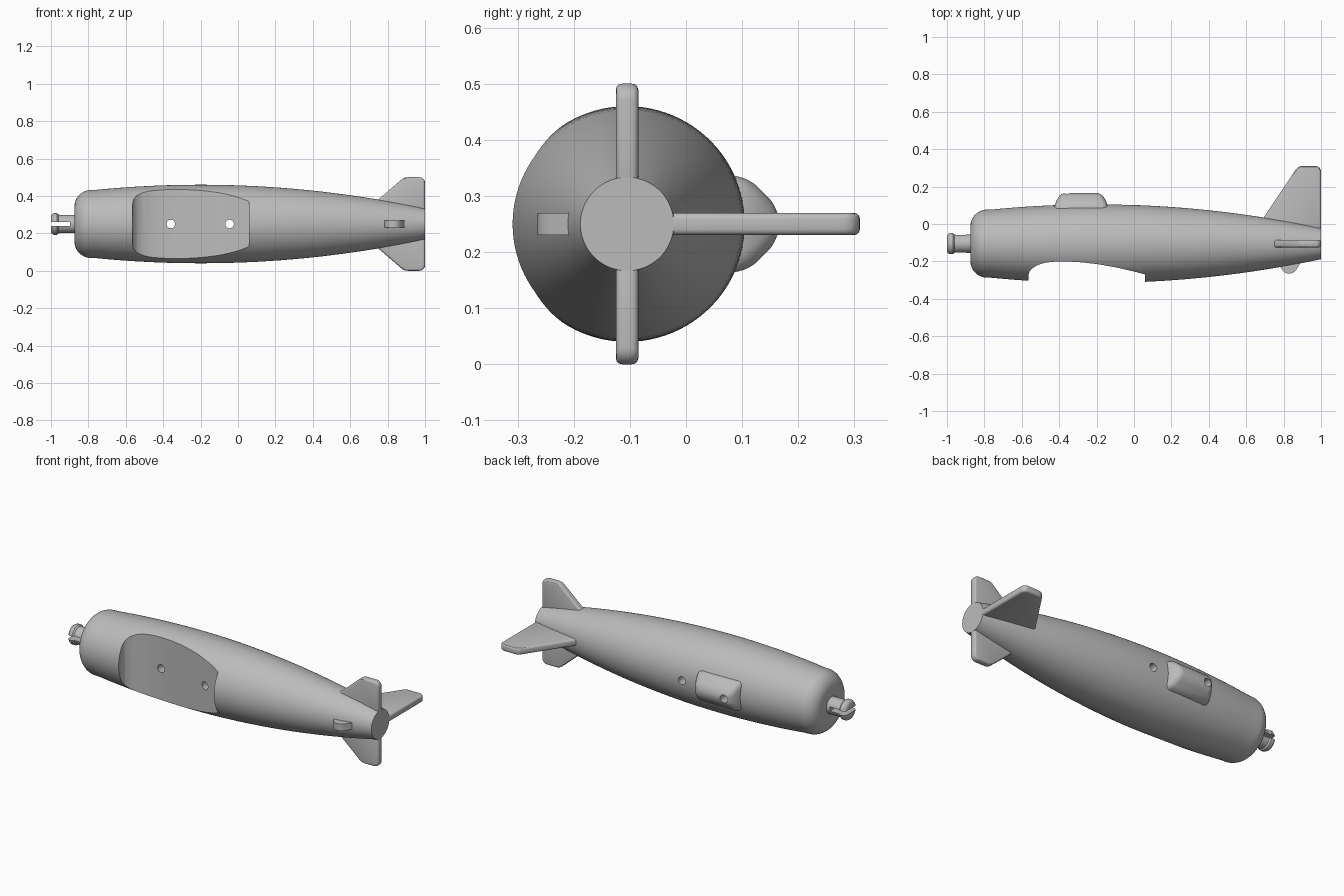
import bpy, bmesh, math
from mathutils import Matrix, Vector

if "Cube" in bpy.data.objects:
    bpy.data.objects.remove(bpy.data.objects["Cube"])

CY, CZ = -0.105, 0.25          # long axis of the body
grey = bpy.data.materials.new("light_grey")
grey.use_nodes = True
COLOUR = (0.5, 0.5, 0.5, 1)
grey.diffuse_color = COLOUR
grey.node_tree.nodes["Principled BSDF"].inputs["Base Color"].default_value = COLOUR


def finish(name, bm):
    bmesh.ops.remove_doubles(bm, verts=bm.verts, dist=1e-5)
    bmesh.ops.recalc_face_normals(bm, faces=bm.faces)
    me = bpy.data.meshes.new(name)
    bm.to_mesh(me)
    bm.free()
    me.materials.append(grey)
    ob = bpy.data.objects.new(name, me)
    bpy.context.collection.objects.link(ob)
    return ob


def lathe(name, profile, n=96):
    """Spin (x, radius) points about the body axis and cap both ends."""
    bm = bmesh.new()
    rings = [[bm.verts.new((x, CY + r * math.cos(k * math.tau / n),
                            CZ + r * math.sin(k * math.tau / n))) for k in range(n)]
             for x, r in profile]
    for a, b in zip(rings, rings[1:]):
        for k in range(n):
            bm.faces.new((a[k], a[k - 1], b[k - 1], b[k]))
    bm.faces.new(rings[0])
    bm.faces.new(rings[-1])
    return finish(name, bm)


def slab(name, outline, axis, centre, thick):
    """Extrude an outline along y or z; outline is (x, z) or (x, y)."""
    bm = bmesh.new()
    lo, hi = centre - thick / 2, centre + thick / 2
    place = (lambda u, v, d: (u, d, v)) if axis == "y" else (lambda u, v, d: (u, v, d))
    f = bm.faces.new([bm.verts.new(place(u, v, lo)) for u, v in outline])
    g = bmesh.ops.extrude_face_region(bm, geom=[f])
    off = Vector(place(0, 0, hi - lo))
    bmesh.ops.translate(bm, vec=off, verts=[v for v in g["geom"] if isinstance(v, bmesh.types.BMVert)])
    return finish(name, bm)


def bake(ob):
    """Turn the modifiers of an object into plain mesh."""
    dg = bpy.context.evaluated_depsgraph_get()
    ob.data = bpy.data.meshes.new_from_object(ob.evaluated_get(dg))
    ob.modifiers.clear()


def bevel(ob, width, segments=4):
    m = ob.modifiers.new("round", "BEVEL")
    m.width, m.segments, m.limit_method, m.angle_limit = width, segments, "ANGLE", math.radians(25)
    bake(ob)


def cut(ob, cutter):
    m = ob.modifiers.new("cut", "BOOLEAN")
    m.operation, m.solver, m.object = "DIFFERENCE", "EXACT", cutter
    bake(ob)


def arc(cx, cy, r, a0, a1, n=6):
    return [(cx + r * math.cos(math.radians(a0 + (a1 - a0) * i / n)),
             cy + r * math.sin(math.radians(a0 + (a1 - a0) * i / n))) for i in range(n + 1)]


# Fuselage: rounded nose, then a gentle parabolic taper to the tail
radius = lambda x: 0.21 - 0.088 * (x + 0.2) ** 2
profile = arc(-0.785, 0.092, 0.09, 180, 97, 10)
profile += [(x, radius(x)) for x in [-0.76 + 1.76 * i / 32 for i in range(33)]]
fuselage = lathe("fuselage", profile)

# Canopy: flared hump with sloping sides and rounded ends
bm = bmesh.new()
loops = []
for y, x0, x1, hz in ((0.03, -0.43, -0.14, 0.086), (0.108, -0.425, -0.14, 0.086),
                      (0.166, -0.39, -0.175, 0.028)):
    loops.append([bm.verts.new(p) for p in ((x0, y, CZ - hz), (x1, y, CZ - hz),
                                            (x1, y, CZ + hz), (x0, y, CZ + hz))])
for a, b in zip(loops, loops[1:]):
    for k in range(4):
        bm.faces.new((a[k - 1], a[k], b[k], b[k - 1]))
bm.faces.new(loops[0])
bm.faces.new(loops[-1])
canopy = finish("canopy", bm)
bevel(canopy, 0.026, 5)

# Wing seat: airfoil-shaped notch through the belly
notch = [(-0.565, -0.5), (-0.565, -0.275), (-0.558, -0.253), (-0.54, -0.234), (-0.51, -0.217),
         (-0.47, -0.206), (-0.42, -0.201), (-0.36, -0.2), (-0.28, -0.205), (-0.2, -0.214),
         (-0.1, -0.231), (0, -0.254), (0.06, -0.27), (0.06, -0.5)]
cutters = [slab("wing_notch_cutter", notch, "z", CZ, 0.8)]
cut(fuselage, cutters[0])

# Bolt holes straight through the body and canopy
for x in (-0.36, -0.045):
    hole = slab("bolt_hole_cutter", arc(x, CZ, 0.023, 0, 345, 23), "y", 0, 1.2)
    cutters.append(hole)
    cut(fuselage, hole)
    cut(canopy, hole)

# Propeller peg: stem with a flared, slotted head
peg = lathe("propeller_peg", [(-1, 0.043), (-0.995, 0.052), (-0.985, 0.058), (-0.968, 0.058),
                              (-0.96, 0.05), (-0.95, 0.049), (-0.86, 0.049)], 48)
slot = slab("peg_slot_cutter", [(-1.1, CZ - 0.012), (-0.897, CZ - 0.012),
                                (-0.897, CZ + 0.012), (-1.1, CZ + 0.012)], "y", CY, 0.4)
cutters.append(slot)
cut(peg, slot)

# Tailplanes, mirrored above and below the axis
tailplanes = []
for name, s in (("left_tailplane", 1), ("right_tailplane", -1)):
    outline = [(0.72, 0.1), (0.755, 0.135)] + arc(0.907, 0.2, 0.05, 130, 90, 4) \
        + arc(0.97, 0.22, 0.03, 90, 0) + [(1, 0.05)]
    tailplanes.append(slab(name, [(x, CZ + s * z) for x, z in outline], "y", CY, 0.04))

# Tall tail fin
fin = slab("tail_fin", [(0.66, -0.02), (0.69, 0.03)] + arc(0.9, 0.268, 0.042, 147, 90, 4)
           + arc(0.97, 0.28, 0.03, 90, 0) + [(1, -0.06)], "z", CZ, 0.04)
for ob in tailplanes + [fin]:
    m = ob.modifiers.new("round", "BEVEL")
    m.width, m.segments, m.limit_method, m.angle_limit = 0.011, 3, "ANGLE", math.radians(60)
    bake(ob)

# Tail skid: small rounded tab below the tail
skid = slab("tail_skid", [(0.78, -0.2), (0.785, -0.235)] + arc(0.83, -0.22, 0.045, 215, 325, 10)
            + [(0.895, -0.2), (0.895, -0.17), (0.78, -0.17)], "z", CZ, 0.04)

for c in cutters:
    bpy.data.objects.remove(c)

# Smooth shading with crisp edges
parts = [fuselage, canopy, peg, fin, skid] + tailplanes
bpy.ops.object.select_all(action="DESELECT")
for ob in parts:
    ob.select_set(True)
bpy.context.view_layer.objects.active = fuselage
bpy.ops.object.shade_smooth_by_angle(angle=math.radians(30))
